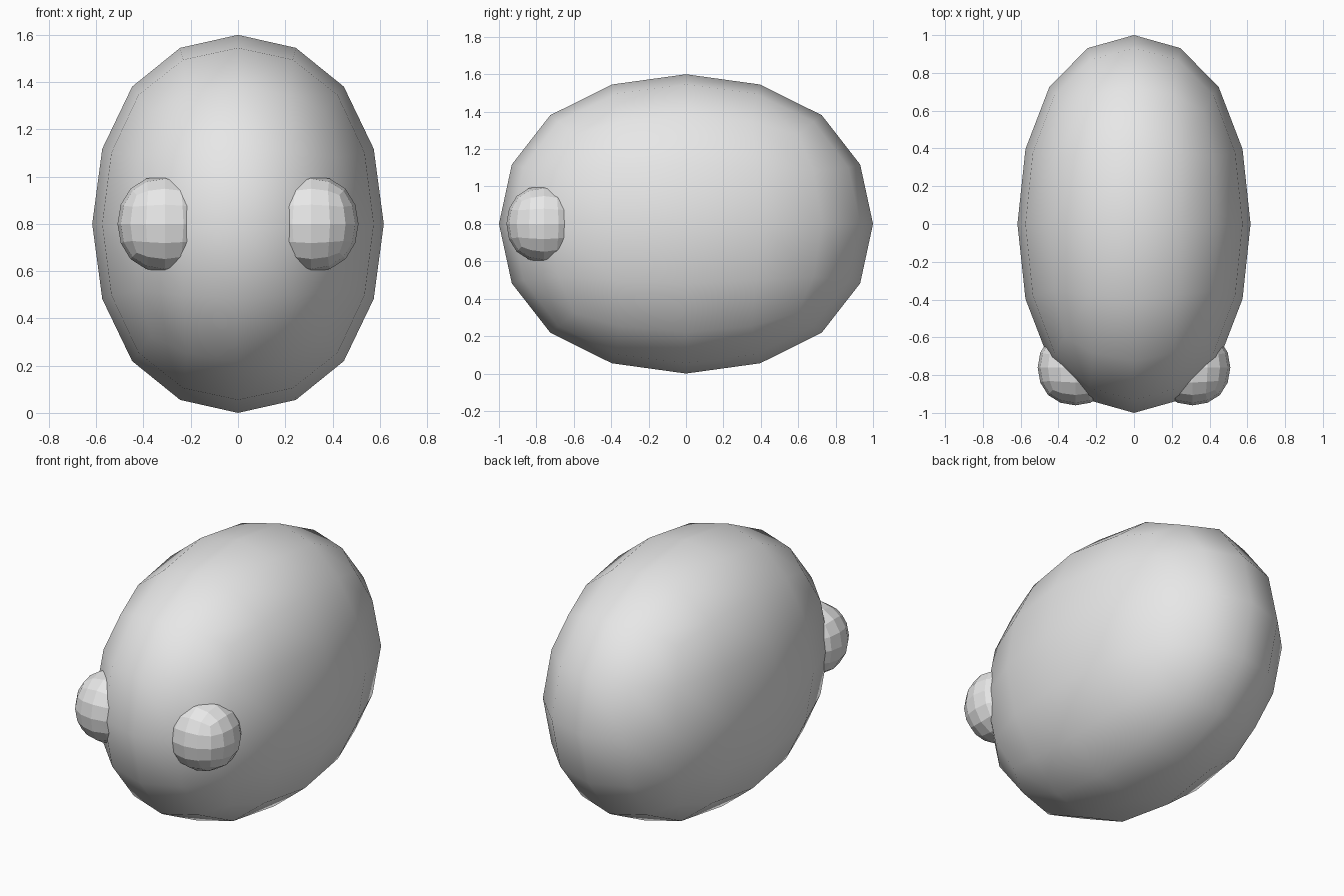
import bpy

if "Cube" in bpy.data.objects:
    bpy.data.objects.remove(bpy.data.objects["Cube"])

# One grey for every part
grey = bpy.data.materials.new("plain_grey")
grey.diffuse_color = (0.8, 0.8, 0.8, 1.0)
grey.use_nodes = True
grey.node_tree.nodes["Principled BSDF"].inputs["Base Color"].default_value = grey.diffuse_color


def rounded_cube(name, centre, size, smooth):
    """Cube rounded by two subdivision levels, then fitted to a size."""
    bpy.ops.mesh.primitive_cube_add(size=2, location=centre)
    obj = bpy.context.object
    obj.name = name
    sub = obj.modifiers.new("rounding", 'SUBSURF')
    sub.levels = sub.render_levels = 2
    bpy.ops.object.modifier_apply(modifier=sub.name)
    half = max(v.co.z for v in obj.data.vertices)
    for v in obj.data.vertices:
        for i in range(3):
            v.co[i] *= size[i] / (2 * half)
    for p in obj.data.polygons:
        p.use_smooth = smooth
    obj.data.materials.append(grey)
    return obj


# Smooth egg-shaped body
rounded_cube("body", (0, 0, 0.8), (1.234, 2.0, 1.6), True)

# Faceted eyes, half sunk into the front
for side, x in (("left", -0.31), ("right", 0.31)):
    rounded_cube(side + "_eye", (x, -0.76, 0.8), (0.4, 0.4, 0.41), False)
